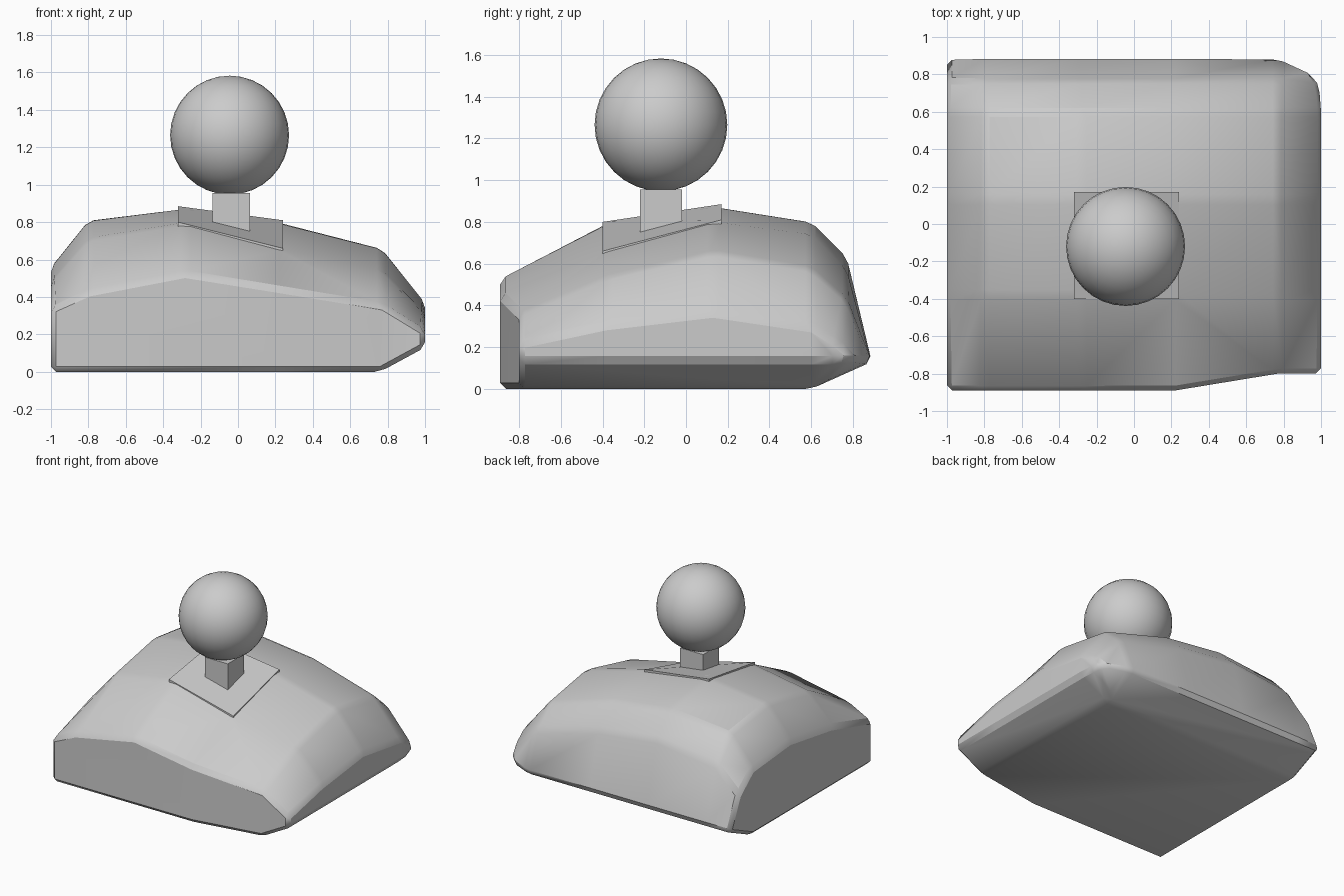
import bpy, bmesh

if "Cube" in bpy.data.objects:
    bpy.data.objects.remove(bpy.data.objects["Cube"])


def make_object(name, bm, angle=0.5):
    bmesh.ops.recalc_face_normals(bm, faces=bm.faces[:])
    mesh = bpy.data.meshes.new(name)
    bm.to_mesh(mesh)
    bm.free()
    ob = bpy.data.objects.new(name, mesh)
    bpy.context.collection.objects.link(ob)
    bpy.ops.object.select_all(action='DESELECT')
    ob.select_set(True)
    bpy.context.view_layer.objects.active = ob
    if angle:
        bpy.ops.object.shade_smooth_by_angle(angle=angle)
    return ob


# Mound: a sloping height grid closed with flat walls and an undercut base
XS = [-1, -0.8, -0.28, 0.22, 0.77, 1]
YS = [-0.89, -0.38, 0.13, 0.6, 0.77, 0.89]
HEIGHTS = [
    [.34, .43, .53, .45, .36, .22],
    [.48, .71, .795, .66, .54, .31],
    [.56, .81, .875, .80, .66, .37],
    [.52, .75, .80, .74, .58, .30],
    [.38, .57, .63, .57, .43, .22],
    [.13, .13, .13, .13, .13, .14]]
SHIFTED = {(0, 4): (0.77, -0.80), (0, 5): (1, -0.80),
           (4, 5): (0.99, 0.73), (5, 5): (0.95, 0.82)}

bm = bmesh.new()
g = []
for j, y in enumerate(YS):
    g.append([bm.verts.new((*SHIFTED.get((j, i), (x, y)), HEIGHTS[j][i]))
              for i, x in enumerate(XS)])
low = [bm.verts.new((g[j][5].co.x, g[j][5].co.y, 0.13)) for j in range(5)]
b = [bm.verts.new((x, y, 0)) for x, y in
     [(-1, -0.89), (0.22, -0.89), (0.76, -0.80), (0.76, 0.6), (-1, 0.6)]]
for j in range(5):
    for i in range(5):
        bm.faces.new((g[j][i], g[j][i + 1], g[j + 1][i + 1], g[j + 1][i]))
for j in range(4):
    bm.faces.new((g[j][5], low[j], low[j + 1], g[j + 1][5]))
corner = g[5][5]
for loop in [
        (g[4][5], low[4], corner),
        (b[2], b[3], low[3], low[2], low[1], low[0]),
        (b[3], low[4], low[3]), (b[3], corner, low[4]),
        (b[3], g[5][4], corner),
        (b[4], *g[5][:5], b[3]),
        (b[4], b[0], *[row[0] for row in g]),
        (b[0], b[1], *g[0][3::-1]),
        (b[1], b[2], g[0][4], g[0][3]),
        (b[2], low[0], g[0][5], g[0][4]),
        b]:
    bm.faces.new(loop)
mound = make_object("mound", bm, 0.6)
bevel = mound.modifiers.new("soft_edges", 'BEVEL')
bevel.width = 0.04
bevel.segments = 1
bevel.limit_method = 'ANGLE'
bevel.angle_limit = 0.17
# keep the bevel before the smoothing modifier, if there is one
mound.modifiers.move(len(mound.modifiers) - 1, 0)

# Sloping plate on the slope with a slightly sunk panel
bm = bmesh.new()
corners = [(-0.32, -0.40, .79), (0.24, -0.40, .65),
           (0.24, 0.17, .80), (-0.32, 0.17, .875)]
top = [bm.verts.new((x, y, z + 0.01)) for x, y, z in corners]
bottom = [bm.verts.new((x, y, z - 0.12)) for x, y, z in corners]
panel = bm.faces.new(top)
bm.faces.new(bottom[::-1])
for k in range(4):
    n = (k + 1) % 4
    bm.faces.new((bottom[k], bottom[n], top[n], top[k]))
bmesh.ops.inset_region(bm, faces=[panel], thickness=0.06, depth=-0.015)
make_object("sloping_plate", bm, 0)

# Square post
bm = bmesh.new()
bmesh.ops.create_cube(bm, size=1)
for v in bm.verts:
    v.co = (-0.035 + v.co.x * 0.2, -0.12 + v.co.y * 0.2, 0.82 + v.co.z * 0.27)
make_object("post", bm, 0)

# Ball
bm = bmesh.new()
bmesh.ops.create_uvsphere(bm, u_segments=32, v_segments=16, radius=0.318)
bmesh.ops.translate(bm, verts=bm.verts[:], vec=(-0.045, -0.12, 1.265))
make_object("ball", bm)
